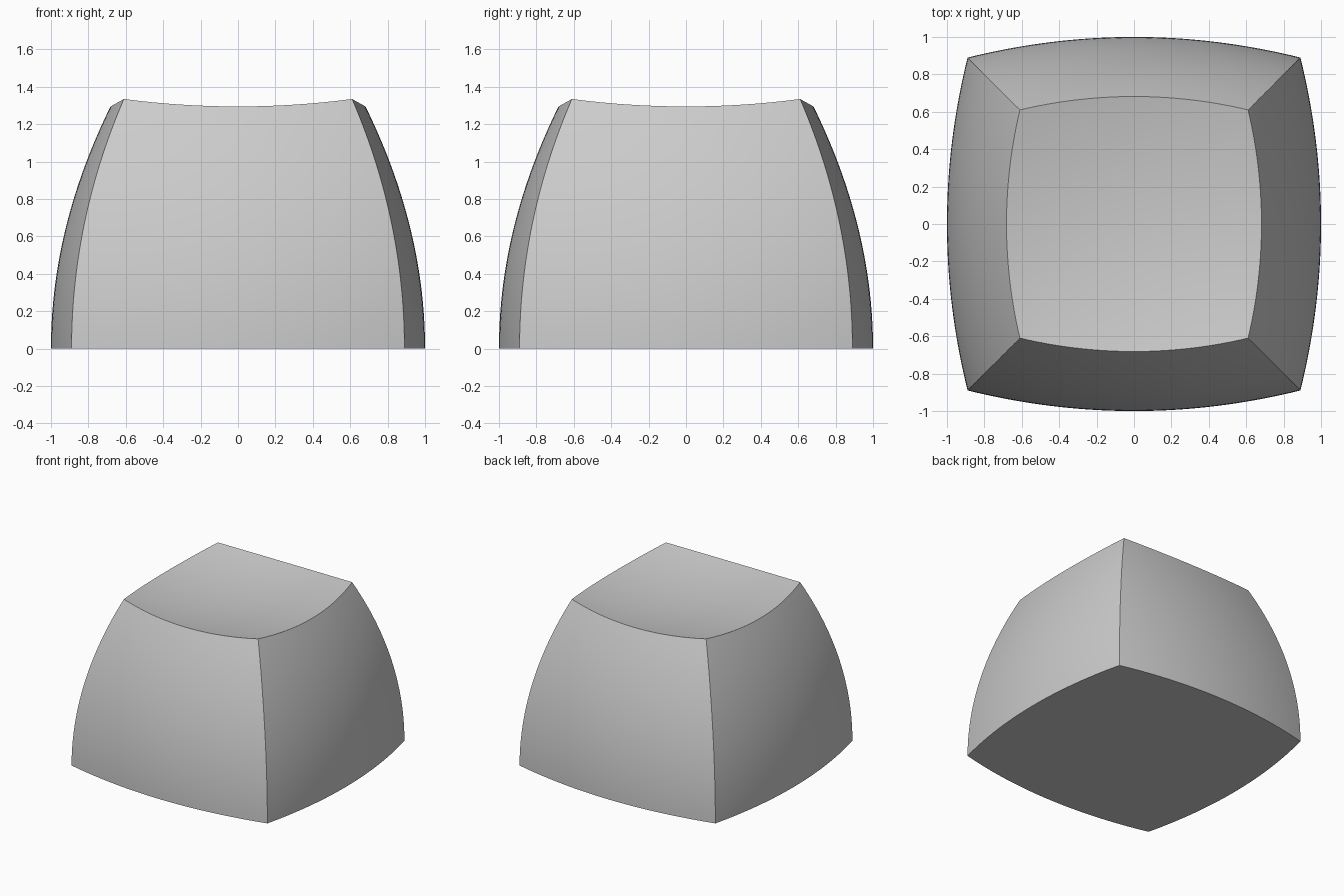
import bpy
import bmesh
import math

# Remove the default cube only
default = bpy.data.objects.get("Cube")
if default:
    bpy.data.objects.remove(default, do_unlink=True)

HEIGHT_CURVE = 0.19      # how fast the walls lean in with height
WALL_BULGE = 0.139       # outward bow of each wall
DISH_CENTRE = 1.228      # lowest point of the dished top
DISH_RISE = 0.143        # dish rise with squared radius


def outline(u, v, z):
    """Map a unit square position to the bowed outline at height z."""
    reach = 1 - HEIGHT_CURVE * z * z
    corner = (math.sqrt(1 + 4 * WALL_BULGE * reach) - 1) / (2 * WALL_BULGE)
    bow = WALL_BULGE * corner * corner
    return u * (corner + bow * (1 - v * v)), v * (corner + bow * (1 - u * u))


def cap_point(u, v, w):
    """Find the point whose height is the fraction w of the dished top."""
    z = w * DISH_CENTRE
    for _ in range(30):
        x, y = outline(u, v, z)
        z = w * (DISH_CENTRE + DISH_RISE * (x * x + y * y))
    return x, y, z


# Plain grey plastic
grey = bpy.data.materials.new("plain_grey")
grey.use_nodes = True
colour = (0.6, 0.6, 0.6, 1)
grey.diffuse_color = colour
grey.node_tree.nodes["Principled BSDF"].inputs["Base Color"].default_value = colour

# Cap body: a gridded cube bent into four bowed walls and a dished top
bm = bmesh.new()
bmesh.ops.create_cube(bm, size=2)
bmesh.ops.subdivide_edges(bm, edges=bm.edges[:], cuts=31, use_grid_fill=True)
for vert in bm.verts:
    u, v, w = vert.co
    vert.co = cap_point(u, v, (w + 1) / 2)
bmesh.ops.recalc_face_normals(bm, faces=bm.faces[:])

mesh = bpy.data.meshes.new("cap_body")
bm.to_mesh(mesh)
bm.free()
mesh.materials.append(grey)
body = bpy.data.objects.new("cap_body", mesh)
bpy.context.collection.objects.link(body)

# Smooth surfaces with crisp edges
bpy.ops.object.select_all(action="DESELECT")
body.select_set(True)
bpy.context.view_layer.objects.active = body
bpy.ops.object.shade_smooth_by_angle(angle=math.radians(30))
